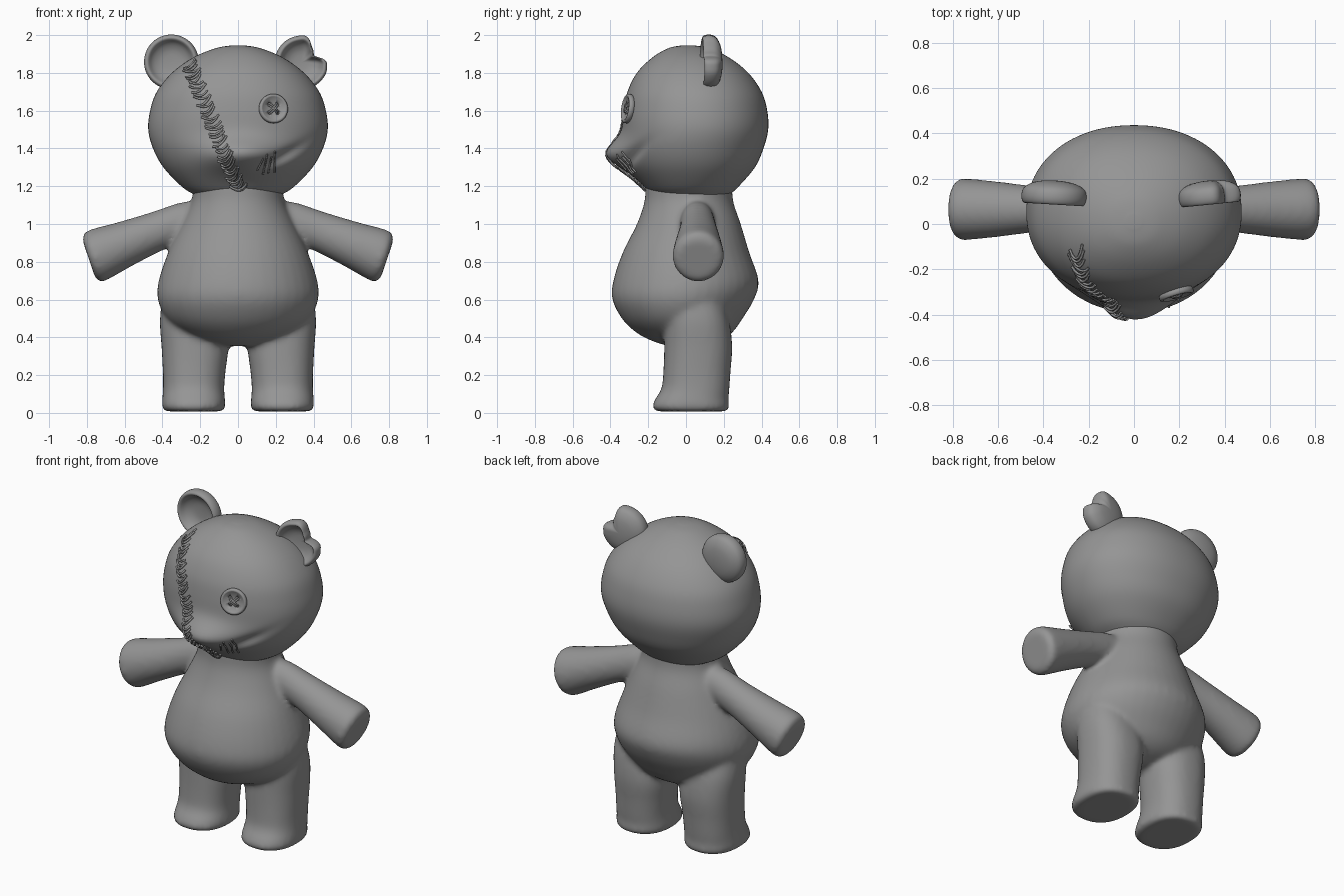
import bpy, bmesh, math, random
from mathutils import Vector, Matrix
from mathutils.bvhtree import BVHTree

if "Cube" in bpy.data.objects:
    bpy.data.objects.remove(bpy.data.objects["Cube"])
random.seed(4)

grey = bpy.data.materials.new("plush grey")
grey.use_nodes = True
grey.diffuse_color = (0.3, 0.3, 0.3, 1)
grey.node_tree.nodes["Principled BSDF"].inputs["Base Color"].default_value = grey.diffuse_color
X, Y, Z = Vector((1, 0, 0)), Vector((0, 1, 0)), Vector((0, 0, 1))


def spline(points, steps):
    """Catmull-Rom samples through tuples of any length."""
    pts = [Vector(p) for p in points]
    out = []
    for i in range(len(pts) - 1):
        a, b, c, d = pts[max(i - 1, 0)], pts[i], pts[i + 1], pts[min(i + 2, len(pts) - 1)]
        for s in range(steps):
            t = s / steps
            out.append(0.5 * (2 * b + (c - a) * t + (2 * a - 5 * b + 4 * c - d) * t * t
                              + (3 * b - a - 3 * c + d) * t ** 3))
    return out + [pts[-1]]


def loft(bm, rings, u=X, v=Y, power=1.0, steps=4, sides=40):
    """Skin rings of (centre x, y, z, radius along u, radius along v)."""
    loops = []
    for r in spline(rings, steps):
        loop = []
        for i in range(sides):
            a = math.tau * i / sides
            c, s = math.cos(a), math.sin(a)
            c, s = math.copysign(abs(c) ** power, c), math.copysign(abs(s) ** power, s)
            loop.append(bm.verts.new(Vector(r[:3]) + u * c * r[3] + v * s * r[4]))
        loops.append(loop)
    for a, b in zip(loops, loops[1:]):
        for i in range(sides):
            j = (i + 1) % sides
            bm.faces.new((a[i], a[j], b[j], b[i]))
    bm.faces.new(loops[0][::-1])
    bm.faces.new(loops[-1])


def finish(name, bm):
    bmesh.ops.recalc_face_normals(bm, faces=bm.faces)
    for f in bm.faces:
        f.smooth = True
    mesh = bpy.data.meshes.new(name)
    bm.to_mesh(mesh)
    bm.free()
    mesh.materials.append(grey)
    obj = bpy.data.objects.new(name, mesh)
    bpy.context.collection.objects.link(obj)
    return obj


# Torso, arms and legs, fused into one soft skin
bm = bmesh.new()
loft(bm, [(0, 0, .355, .1, .1), (0, 0, .385, .2, .19), (0, -.01, .43, .3, .26),
          (0, -.02, .5, .38, .32), (0, -.015, .6, .425, .375), (0, 0, .7, .42, .385),
          (0, 0, .85, .37, .335), (0, .015, 1, .3, .275), (0, .015, 1.12, .245, .235),
          (0, .015, 1.22, .24, .23)])
for side in (-1, 1):
    loft(bm, [(side * x, y, z, ry, rz) for x, y, z, ry, rz in (
        (.15, .06, 1.04, .08, .09), (.27, .06, 1.015, .09, .105), (.42, .065, .965, .1, .105),
        (.6, .065, .893, .122, .122), (.73, .065, .84, .135, .14), (.772, .065, .822, .133, .135),
        (.79, .065, .816, .105, .105))], u=Y, v=Vector((side * .32, 0, .947)))
    loft(bm, [(side * x, y, z, rx, ry) for x, y, z, rx, ry in (
        (.235, .03, .008, .15, .185), (.235, .025, .03, .168, .205), (.235, .03, .07, .166, .195),
        (.235, .05, .13, .162, .18), (.232, .058, .22, .166, .178), (.228, .065, .35, .177, .18),
        (.238, .06, .48, .176, .17), (.245, .05, .58, .16, .15))], power=.85)
body = finish("body", bm)
remesh = body.modifiers.new("fuse", "REMESH")
remesh.mode = "VOXEL"
remesh.voxel_size = .014
remesh.use_smooth_shade = True
soften = body.modifiers.new("soften", "SMOOTH")
soften.factor = .5
soften.iterations = 12

# Head, with a pushed-out snout and a pressed-in mouth crease
bm = bmesh.new()
loft(bm, [(0, .03, 1.13, .17, .16), (0, .03, 1.155, .23, .2), (0, .03, 1.2, .3, .25),
          (0, .035, 1.3, .395, .33), (0, .04, 1.4, .45, .37), (0, .05, 1.5, .475, .385),
          (0, .05, 1.6, .465, .38), (0, .045, 1.7, .43, .355), (0, .035, 1.8, .35, .295),
          (0, .025, 1.88, .24, .205), (0, .015, 1.93, .12, .11), (0, .01, 1.946, .03, .03)],
     power=.94, steps=6, sides=96)
for v in bm.verts:
    if v.co.y < 0:
        x, z = v.co.x, v.co.z
        front = min(1, -v.co.y / .15)
        snout = .1 * math.exp(-((x - .01) / .19) ** 2 - ((z - 1.365) / .085) ** 2)
        line = 1.315 + .75 * max(0, x - .12) ** 1.3
        crease = .03 * math.exp(-((z - line) / .028) ** 2 - ((x - .22) / .12) ** 2)
        v.co.y += front * (crease - snout)
bmesh.ops.recalc_face_normals(bm, faces=bm.faces)
bm.normal_update()
skin = BVHTree.FromBMesh(bm)
finish("head", bm)


def on_face(x, z, lift=.006):
    """Point on the front of the head, lifted off the skin."""
    hit, normal, _, _ = skin.ray_cast(Vector((x, -2, z)), Y)
    return hit + normal * lift, normal


def thread(name, strands, radius=.006):
    curve = bpy.data.curves.new(name, "CURVE")
    curve.dimensions = "3D"
    curve.bevel_depth = radius
    curve.bevel_resolution = 1
    curve.use_fill_caps = True
    for strand in strands:
        s = curve.splines.new("POLY")
        s.points.add(len(strand) - 1)
        for p, co in zip(s.points, strand):
            p.co = (*co, 1)
    curve.materials.append(grey)
    obj = bpy.data.objects.new(name, curve)
    bpy.context.collection.objects.link(obj)


# Curved stitches down the face seam
path = spline([(-.255, 1.85), (-.215, 1.74), (-.15, 1.58), (-.09, 1.42), (-.035, 1.28), (.005, 1.2)], 4)
stitches = []
for a, b in zip(path, path[1:]):
    along = (b - a).normalized()
    across = Vector((-along.y, along.x))
    for offset in (.2, .6):
        mid = a.lerp(b, offset)
        width = random.uniform(.03, .045)
        slant = random.uniform(-.015, .015)
        strand = []
        for i in range(7):
            t = i / 3 - 1
            p = mid + across * width * t + along * (.02 * (1 - t * t) + slant * t)
            strand.append(on_face(p.x, p.y, .004 + .01 * (1 - t * t))[0])
        stitches.append(strand)
thread("seam_stitches", stitches)

# Short stitches across the corner of the mouth
thread("mouth_stitches", [
    [on_face(x + lean * (i / 5 - .5), low + (high - low) * i / 5, .008)[0] for i in range(6)]
    for x, low, high, lean in ((.115, 1.29, 1.35, .03), (.14, 1.27, 1.37, .02),
                               (.165, 1.275, 1.36, .015), (.19, 1.28, 1.385, .0))], .005)

# Button eye: rimmed disc with four holes, sewn on with a cross
centre, normal = on_face(.185, 1.61, .008)
side_axis = Z.cross(normal).normalized()
frame = Matrix((side_axis, normal.cross(side_axis), normal)).transposed().to_4x4()
frame.translation = centre
bm = bmesh.new()
profile = [(0, -.02), (.07, -.02), (.078, -.008), (.078, .008), (.07, .014), (.062, .012), (.056, .004), (0, .004)]
edge = [bm.verts.new((r, 0, h)) for r, h in profile]
edges = [bm.edges.new(pair) for pair in zip(edge, edge[1:])]
bmesh.ops.spin(bm, geom=edge + edges, axis=Z, cent=(0, 0, 0), angle=math.tau, steps=32)
bmesh.ops.remove_doubles(bm, verts=bm.verts, dist=.0002)
button = finish("button_eye", bm)
button.matrix_world = frame
bm = bmesh.new()
for i in range(4):
    a = math.tau * (i + .5) / 4
    bmesh.ops.create_cone(bm, cap_ends=True, segments=12, radius1=.011, radius2=.011, depth=.2,
                          matrix=Matrix.Translation((.03 * math.cos(a), .03 * math.sin(a), 0)))
cutter = finish("button_hole_cutter", bm)
cutter.matrix_world = frame
cutter.hide_render = True
cutter.hide_viewport = True
holes = button.modifiers.new("holes", "BOOLEAN")
holes.operation = "DIFFERENCE"
holes.object = cutter
cross = []
for a in (math.pi / 4, -math.pi / 4):
    for shift in (-.005, .005):
        d, n = Vector((math.cos(a), math.sin(a), 0)), Vector((-math.sin(a), math.cos(a), 0))
        cross.append([frame @ (d * t * .034 + n * shift + Z * (.014 - .02 * t ** 4))
                      for t in (-1, -.6, 0, .6, 1)])
thread("button_thread", cross, .005)


def ear(name, centre, outline, tilt, sides=72):
    """Cupped disc whose rim radius follows outline(angle)."""
    bm = bmesh.new()
    # (radius factor, depth) from the hollow front, over the rim, to the back
    profile = spline([(.02, .012), (.4, .008), (.68, -.012), (.84, -.042), (.95, -.038),
                      (1, -.01), (.93, .025), (.65, .05), (.3, .06), (.02, .062)], 3)
    loops = []
    for f, y in profile:
        loops.append([bm.verts.new((f * outline(math.tau * i / sides) * math.cos(math.tau * i / sides), y,
                                    f * outline(math.tau * i / sides) * math.sin(math.tau * i / sides)))
                      for i in range(sides)])
    for a, b in zip(loops, loops[1:]):
        for i in range(sides):
            bm.faces.new((a[i], a[i - 1], b[i - 1], b[i]))
    bm.faces.new(loops[0])
    bm.faces.new(loops[-1])
    obj = finish(name, bm)
    obj.location = centre
    obj.rotation_euler.z = tilt


def torn(a):
    """Rim bitten away on the upper outer side, with ragged edges."""
    a = (a + math.pi) % math.tau - math.pi
    bite = .058 * math.exp(-((a - .62) / .52) ** 4)
    ragged = .007 * math.sin(9 * a) * math.exp(-((a - .6) / .9) ** 4)
    return .142 - bite + ragged


ear("right_ear", (-.352, .13, 1.858), lambda a: .145, -.06)
ear("left_ear", (.335, .13, 1.855), torn, .1)
